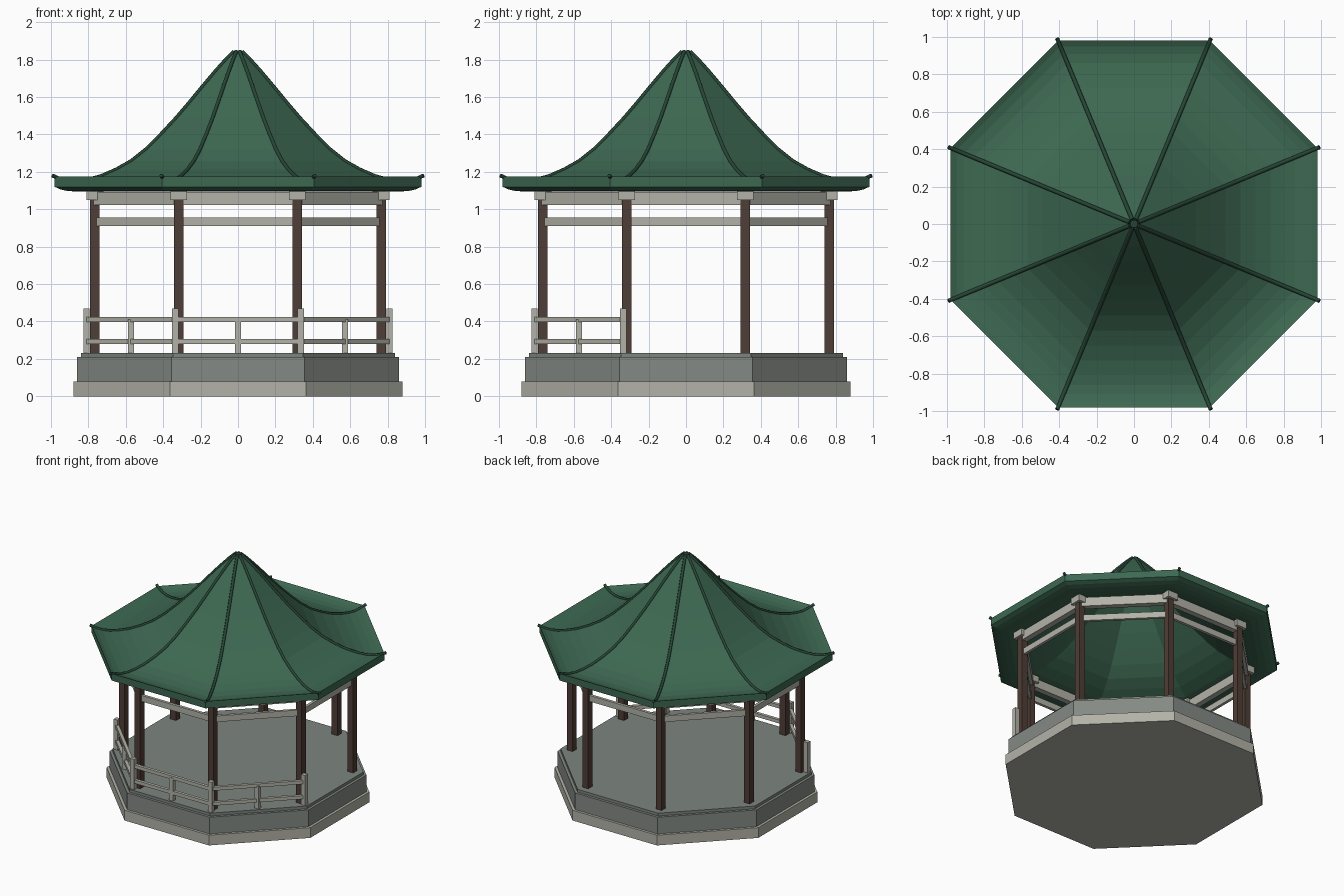
import bpy, bmesh, math
from mathutils import Vector, Matrix

if "Cube" in bpy.data.objects:
    bpy.data.objects.remove(bpy.data.objects["Cube"])

T = math.tan(math.pi / 8)
C = math.cos(math.pi / 8)


def srgb(v):
    return v / 12.92 if v <= 0.04045 else ((v + 0.055) / 1.055) ** 2.4


def material(name, r, g, b):
    m = bpy.data.materials.new(name)
    m.diffuse_color = (srgb(r), srgb(g), srgb(b), 1)
    m.use_nodes = True
    m.node_tree.nodes["Principled BSDF"].inputs["Base Color"].default_value = m.diffuse_color
    return m


STONE = material("pale stone", 0.70, 0.70, 0.66)
GREY = material("grey stone", 0.52, 0.54, 0.52)
FLOOR = material("floor grey", 0.49, 0.52, 0.50)
WOOD = material("dark brown wood", 0.31, 0.24, 0.21)
GREEN = material("roof green", 0.24, 0.41, 0.32)
RIDGE = material("ridge dark green", 0.15, 0.27, 0.21)


def finish(name, bm, mat):
    bmesh.ops.recalc_face_normals(bm, faces=bm.faces)
    me = bpy.data.meshes.new(name)
    bm.to_mesh(me)
    bm.free()
    me.materials.append(mat)
    ob = bpy.data.objects.new(name, me)
    bpy.context.collection.objects.link(ob)
    return ob


def corner(apothem, k, z=0.0):
    """Octagon corner k, counted from the right end of the front side."""
    a = math.radians(-67.5 + 45 * k)
    return Vector((apothem / C * math.cos(a), apothem / C * math.sin(a), z))


def loft(name, profile, mat):
    """Stack octagon rings (apothem, z) and close both ends."""
    bm = bmesh.new()
    rings = [[bm.verts.new(corner(r, k, z)) for k in range(8)] for r, z in profile]
    for a, b in zip(rings, rings[1:]):
        for k in range(8):
            n = (k + 1) % 8
            bm.faces.new((a[k], a[n], b[n], b[k]))
    bm.faces.new(rings[0])
    bm.faces.new(rings[-1])
    return finish(name, bm, mat)


def add_box(bm, centre, size, angle=0.0):
    mat = (Matrix.Translation(centre) @ Matrix.Rotation(angle, 4, 'Z')
           @ Matrix.Diagonal((*size, 1)))
    bmesh.ops.create_cube(bm, size=1, matrix=mat)


def uprights(name, points, width, z0, z1, mat):
    bm = bmesh.new()
    for p in points:
        add_box(bm, (p.x, p.y, (z0 + z1) / 2), (width, width, z1 - z0))
    return finish(name, bm, mat)


def bars(name, apothem, sides, depth, z0, z1, mat):
    """Horizontal bars joining corner k to the next corner."""
    bm = bmesh.new()
    for k in sides:
        a, b = corner(apothem, k), corner(apothem, k + 1)
        d = b - a
        m = (a + b) / 2
        add_box(bm, (m.x, m.y, (z0 + z1) / 2), (d.length, depth, z1 - z0),
                math.atan2(d.y, d.x))
    return finish(name, bm, mat)


# Stepped octagonal base
loft("base_step", [(0.88, 0), (0.88, 0.08)], STONE)
loft("base_wall", [(0.86, 0.08), (0.86, 0.21)], GREY)
loft("floor_slab", [(0.84, 0.21), (0.84, 0.232)], FLOOR)

# Columns, capitals and ring beams
feet = [corner(0.765, k) for k in range(8)]
uprights("columns", feet, 0.05, 0.232, 1.05, WOOD)
uprights("capitals", feet, 0.09, 1.05, 1.10, STONE)
bars("upper_beams", 0.765, range(8), 0.045, 1.022, 1.092, STONE)
bars("lower_beams", 0.765, range(8), 0.022, 0.91, 0.957, STONE)

# Railing on the front and its two neighbouring sides
sides = (-2, -1, 0)
uprights("railing_end_posts", [corner(0.81, k) for k in (-2, -1, 0, 1)],
         0.034, 0.232, 0.468, STONE)
uprights("railing_middle_posts",
         [(corner(0.81, k) + corner(0.81, k + 1)) / 2 for k in sides],
         0.032, 0.232, 0.41, STONE)
bars("railing_top_rails", 0.81, sides, 0.024, 0.397, 0.424, STONE)
bars("railing_low_rails", 0.81, sides, 0.024, 0.28, 0.307, STONE)

# Swept roof shell with upturned eaves
sweep = [(0.98, 1.175), (0.95, 1.161), (0.91, 1.152), (0.86, 1.150),
         (0.80, 1.159), (0.73, 1.178), (0.65, 1.213), (0.57, 1.258),
         (0.49, 1.322), (0.41, 1.402), (0.33, 1.488), (0.26, 1.570),
         (0.19, 1.655), (0.12, 1.738), (0.06, 1.805), (0.022, 1.843)]
under = [(r, z - 0.055) for r, z in sweep]
loft("roof", under[::-1] + sweep, GREEN)

# Ridge ribs along the eight hips
cu = bpy.data.curves.new("roof_ridges", 'CURVE')
cu.dimensions = '3D'
cu.bevel_depth = 0.011
cu.bevel_resolution = 1
cu.use_fill_caps = True
path = [(0.992, 1.18)] + sweep
for k in range(8):
    sp = cu.splines.new('POLY')
    sp.points.add(len(path) - 1)
    for pt, (r, z) in zip(sp.points, path):
        pt.co = (*corner(r, k, z), 1)
cu.materials.append(RIDGE)
ridges = bpy.data.objects.new("roof_ridges", cu)
bpy.context.collection.objects.link(ridges)
bpy.context.view_layer.objects.active = ridges
ridges.select_set(True)
bpy.ops.object.convert(target='MESH')

# Small cap where the ridges meet
loft("roof_cap", [(0.03, 1.828), (0.02, 1.848)], RIDGE)
